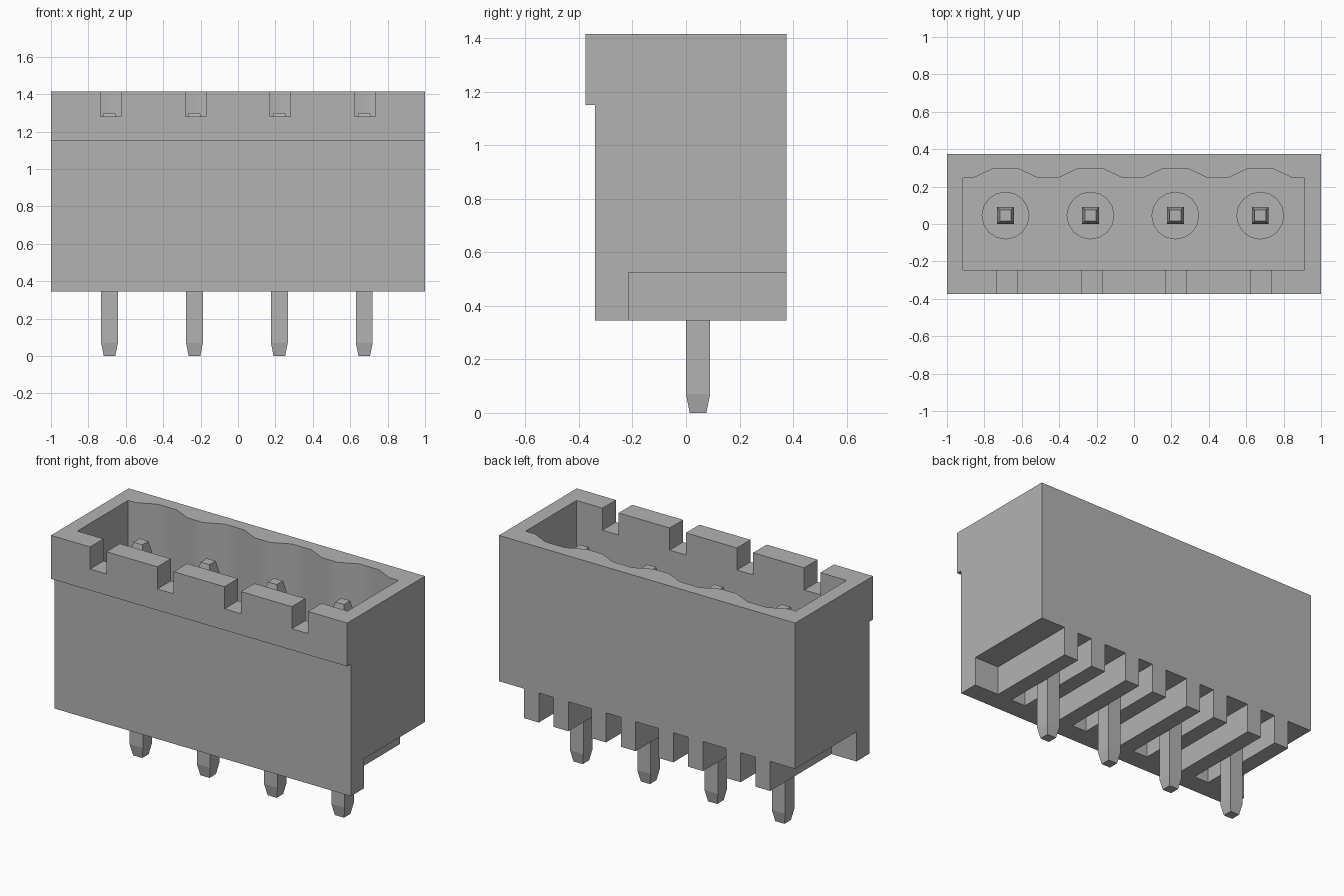
import bpy, bmesh, math
from mathutils import Matrix

cube = bpy.data.objects.get("Cube")
if cube:
    bpy.data.objects.remove(cube, do_unlink=True)

PITCH = 0.454
SLOTS = [(i - 1.5) * PITCH for i in range(4)]   # housing centres
PINS = [x - 0.006 for x in SLOTS]               # contact centres
PIN_Y = 0.045
FLOOR = 0.65

grey = bpy.data.materials.new("plain_grey")
grey.use_nodes = True
grey.diffuse_color = (0.45, 0.45, 0.45, 1)
grey.node_tree.nodes["Principled BSDF"].inputs["Base Color"].default_value = (0.45, 0.45, 0.45, 1)


def finish(name, bm):
    bmesh.ops.recalc_face_normals(bm, faces=bm.faces)
    mesh = bpy.data.meshes.new(name)
    bm.to_mesh(mesh)
    bm.free()
    mesh.materials.append(grey)
    obj = bpy.data.objects.new(name, mesh)
    bpy.context.collection.objects.link(obj)
    return obj


def prism(bm, points, direction):
    face = bm.faces.new([bm.verts.new(p) for p in points])
    new = bmesh.ops.extrude_face_region(bm, geom=[face])["geom"]
    verts = [g for g in new if isinstance(g, bmesh.types.BMVert)]
    bmesh.ops.translate(bm, verts=verts, vec=direction)


def box(bm, x0, x1, y0, y1, z0, z1):
    prism(bm, [(x0, y0, z0), (x1, y0, z0), (x1, y1, z0), (x0, y1, z0)], (0, 0, z1 - z0))


def select_only(obj):
    bpy.ops.object.select_all(action='DESELECT')
    obj.select_set(True)
    bpy.context.view_layer.objects.active = obj


def cut(target, bm):
    cutter = finish("cutter", bm)
    cutter.hide_render = True
    mod = target.modifiers.new("cut", 'BOOLEAN')
    mod.operation = 'DIFFERENCE'
    mod.solver = 'EXACT'
    mod.object = cutter
    select_only(target)
    bpy.ops.object.modifier_apply(modifier=mod.name)
    bpy.data.objects.remove(cutter, do_unlink=True)


# Housing: side profile with the front lip
bm = bmesh.new()
profile = [(-0.34, 0.345), (0.375, 0.345), (0.375, 1.415),
           (-0.375, 1.415), (-0.375, 1.15), (-0.34, 1.15)]
prism(bm, [(-1, y, z) for y, z in profile], (2, 0, 0))
housing = finish("housing", bm)

# Cavity with a scalloped back wall
bm = bmesh.new()
outline = [(-0.913, -0.245)]
outline += [(0.911, -0.245), (0.911, 0.245)]
for x in reversed(PINS):
    outline += [(x + 0.175, 0.245), (x + 0.065, 0.297), (x - 0.065, 0.297), (x - 0.175, 0.245)]
outline.append((-0.913, 0.245))
prism(bm, [(x, y, FLOOR) for x, y in outline], (0, 0, 1))
cut(housing, bm)

# Round recesses in the cavity floor
bm = bmesh.new()
for x in PINS:
    bmesh.ops.create_cone(bm, cap_ends=True, segments=16, radius1=0.125, radius2=0.125,
                          depth=0.1, matrix=Matrix.Translation((x, PIN_Y, FLOOR)))
cut(housing, bm)

# Keying notches in the front lip
bm = bmesh.new()
for x in SLOTS:
    box(bm, x - 0.055, x + 0.055, -0.5, -0.2, 1.28, 1.6)
cut(housing, bm)

# Underside grooves, leaving a pair of ribs beside each contact
bm = bmesh.new()
edges = [-1.2]
for x in SLOTS:
    edges += [x - 0.15, x - 0.05, x + 0.05, x + 0.15]
edges.append(1.2)
for x0, x1 in zip(edges[::2], edges[1::2]):
    box(bm, x0, x1, -0.215, 0.6, 0.1, 0.525)
cut(housing, bm)
select_only(housing)
bpy.ops.object.shade_smooth_by_angle(angle=math.radians(30))

# Square contacts with tapered ends
for i, x in enumerate(PINS):
    bm = bmesh.new()
    rings = []
    for z, r in [(0, 0.031), (0.07, 0.045), (1.23, 0.045), (1.3, 0.03)]:
        rings.append([bm.verts.new((x + r * sx, PIN_Y + r * sy, z))
                      for sx, sy in [(-1, -1), (1, -1), (1, 1), (-1, 1)]])
    for a, b in zip(rings, rings[1:]):
        for k in range(4):
            bm.faces.new([a[k], a[(k + 1) % 4], b[(k + 1) % 4], b[k]])
    bm.faces.new(rings[0])
    bm.faces.new(rings[-1])
    finish("contact_pin_%d" % (i + 1), bm)
